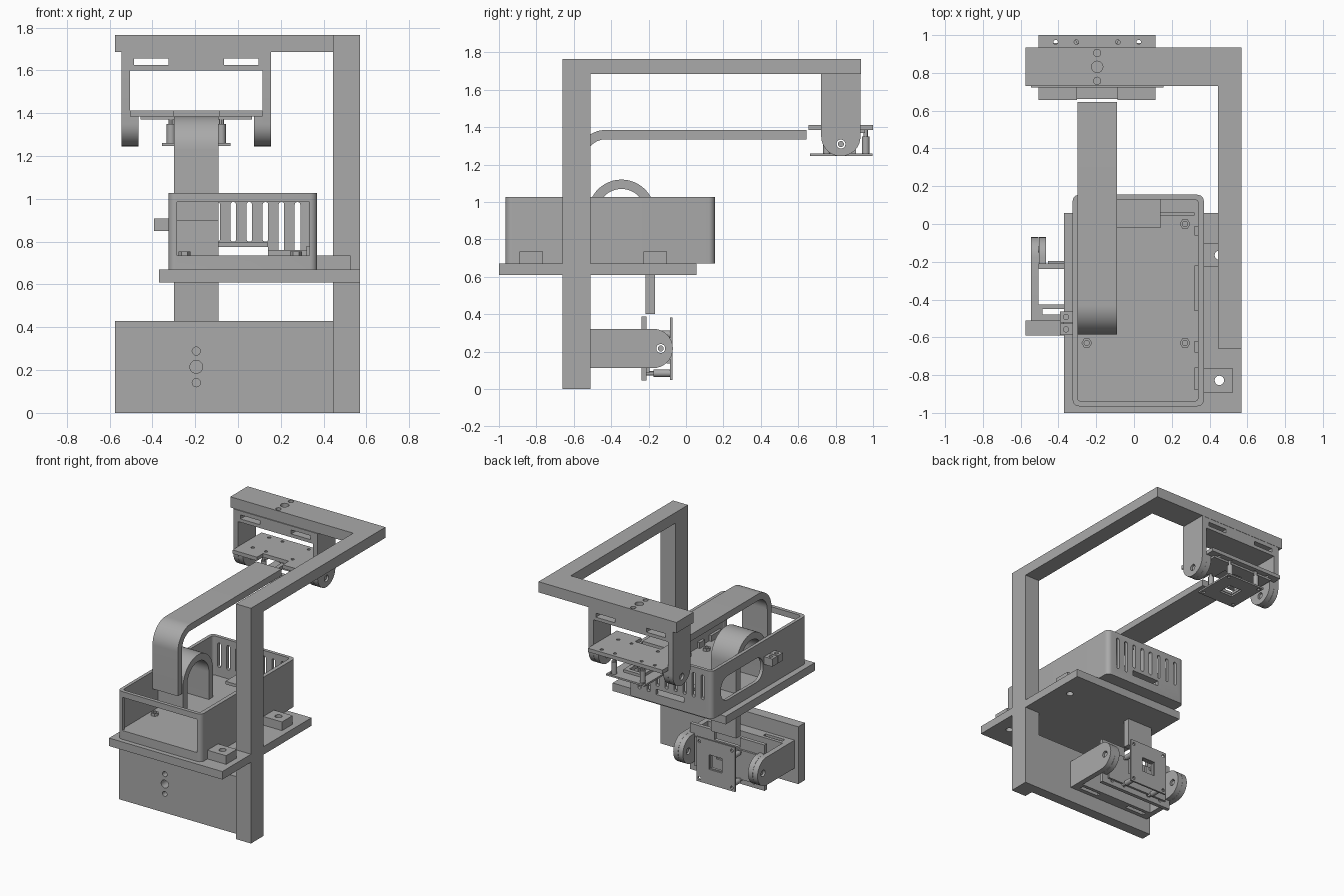
import bpy, bmesh, math
from mathutils import Matrix, Vector

if "Cube" in bpy.data.objects:
    bpy.data.objects.remove(bpy.data.objects["Cube"])

GREY = (0.4, 0.4, 0.4, 1)
mat = bpy.data.materials.new("plain_grey")
mat.use_nodes = True
mat.diffuse_color = GREY
mat.node_tree.nodes["Principled BSDF"].inputs["Base Color"].default_value = GREY


def prism(name, pts, lo, hi, axis="z"):
    """Extrude a 2D outline from lo to hi along an axis."""
    place = {"x": lambda a, b, t: (t, a, b),
             "y": lambda a, b, t: (a, t, b),
             "z": lambda a, b, t: (a, b, t)}[axis]
    bm = bmesh.new()
    face = bm.faces.new([bm.verts.new(place(a, b, lo)) for a, b in pts])
    new = bmesh.ops.extrude_face_region(bm, geom=[face])["geom"]
    shift = Vector(place(0, 0, hi - lo))
    bmesh.ops.translate(bm, vec=shift, verts=[v for v in new if isinstance(v, bmesh.types.BMVert)])
    bmesh.ops.recalc_face_normals(bm, faces=bm.faces)
    mesh = bpy.data.meshes.new(name)
    bm.to_mesh(mesh)
    bm.free()
    mesh.materials.append(mat)
    ob = bpy.data.objects.new(name, mesh)
    bpy.context.collection.objects.link(ob)
    return ob


def box(name, x, y, z):
    return prism(name, [(x[0], y[0]), (x[1], y[0]), (x[1], y[1]), (x[0], y[1])], *z)


def arc(cx, cy, r, a0, a1, n=16):
    angles = [math.radians(a0 + (a1 - a0) * i / n) for i in range(n + 1)]
    return [(cx + r * math.cos(a), cy + r * math.sin(a)) for a in angles]


def cyl(name, a, b, r, lo, hi, axis="z", n=24):
    return prism(name, arc(a, b, r, 0, 360, n)[:-1], lo, hi, axis)


def rounded(x, y, r):
    return (arc(x[1] - r, y[1] - r, r, 0, 90, 6) + arc(x[0] + r, y[1] - r, r, 90, 180, 6)
            + arc(x[0] + r, y[0] + r, r, 180, 270, 6) + arc(x[1] - r, y[0] + r, r, 270, 360, 6))


def cut(ob, cutters):
    """Subtract the cutters, then discard them."""
    for c in cutters:
        c.hide_render = True
        m = ob.modifiers.new("cut", "BOOLEAN")
        m.operation, m.solver, m.object = "DIFFERENCE", "EXACT", c
    bpy.context.view_layer.update()
    done = ob.evaluated_get(bpy.context.evaluated_depsgraph_get())
    mesh = bpy.data.meshes.new_from_object(done)
    ob.modifiers.clear()
    ob.data = mesh
    for c in cutters:
        bpy.data.objects.remove(c)
    return ob


MID = -0.195          # x centre of both camera mounts
RIBBON = (-0.3, -0.09)

# Frame: post, overhead arm, rear mount and lower mount
box("post", (0.445, 0.57), (-0.66, -0.51), (0, 1.765))
box("overhead_arm", (0.445, 0.57), (-0.51, 0.73), (1.685, 1.765))
upper = box("upper_mount_plate", (-0.575, 0.57), (0.73, 0.935), (1.685, 1.765))
cut(upper, [cyl("hole", MID, 0.832 + o, r, 1.66, 1.8)
            for o, r in ((0, 0.03), (0.074, 0.019), (-0.074, 0.019))])
lower = box("lower_mount_plate", (-0.575, 0.445), (-0.59, -0.51), (0, 0.43))
cut(lower, [cyl("hole", MID, 0.215 + o, r, -0.7, -0.48, "y")
            for o, r in ((0, 0.03), (0.074, 0.019), (-0.074, 0.019))])

# Shelf with two bolted tabs
TABS = (-0.828, -0.165)
shelf = box("shelf", (-0.37, 0.57), (-1, 0.057), (0.61, 0.67))
cut(shelf, [cyl("hole", 0.452, y, 0.025, 0.5, 0.8) for y in TABS])
for y in TABS:
    tab = box("case_tab", (0.36, 0.525), (y - 0.063, y + 0.063), (0.67, 0.735))
    cut(tab, [cyl("hole", 0.452, y, 0.025, 0.6, 0.8)])

# Open electronics case: front window, rear vents, rear port, side slot
case = prism("case", rounded((-0.325, 0.37), (-0.965, 0.155), 0.035), 0.67, 1.028)
cutters = [prism("cavity", rounded((-0.3, 0.34), (-0.938, 0.13), 0.02), 0.735, 1.2),
           box("window", (-0.285, 0.335), (-1.1, -0.9), (0.736, 0.985)),
           box("port", (-0.09, 0.14), (0.1, 0.3), (0.736, 0.775)),
           prism("side_slot", rounded((-0.45, 0.05), (0.75, 0.93), 0.08), -0.4, -0.28, "x")]
for i in range(8):
    x = -0.247 + 0.075 * i
    low = 0.8 if x < 0.15 else 0.74
    cutters.append(prism("vent", rounded((x - 0.013, x + 0.013), (low, 0.985), 0.012),
                         0.1, 0.3, "y"))
cut(case, cutters)

# Things inside and on the case
box("port_ledge", (-0.09, 0.14), (-0.02, 0.135), (0.775, 0.797))
box("corner_ledge", (0.14, 0.32), (0.045, 0.06), (0.735, 0.76))
for x, y in ((-0.25, -0.63), (0.27, -0.63), (0.27, 0), (-0.25, 0)):
    cut(cyl("floor_screw", x, y, 0.028, 0.73, 0.755, n=6),
        [cyl("hole", x, y, 0.014, 0.74, 0.8)])
for y0, y1 in ((-0.06, -0.01), (-0.46, -0.22), (-0.68, -0.62), (-0.88, -0.76)):
    box("wall_rib", (0.32, 0.345), (y0, y1), (0.73, 0.78))
for y in (-0.558, -0.492):
    plug = box("side_connector", (-0.393, -0.31), (y - 0.03, y + 0.03), (0.85, 0.908))
    cut(plug, [cyl("hole", -0.36, y, 0.014, 0.88, 1)])
box("side_connector_bridge", (-0.375, -0.31), (-0.54, -0.51), (0.855, 0.895))

# Ribbon cables: the long one to the top, the short one looping down
cy, cz = -0.43, 1.23
prism("upper_ribbon",
      [(cy - 0.155, 0.9)] + arc(cy, cz, 0.155, 180, 90) + [(0.645, cz + 0.155), (0.645, cz + 0.105)]
      + arc(cy, cz, 0.105, 90, 180) + [(cy - 0.105, 0.9)], *RIBBON, "x")
cy, cz = -0.345, 0.942
prism("lower_ribbon",
      [(cy - 0.178, 0.735)] + arc(cy, cz, 0.178, 180, 0, 24) + [(cy + 0.178, 0.4), (cy + 0.128, 0.4)]
      + arc(cy, cz, 0.128, 0, 180, 24) + [(cy - 0.128, 0.735)], *RIBBON, "x")


def camera_mount(prefix, matrix):
    """Build in (x, across, depth) coordinates, then set in place."""
    parts = []

    def add(ob):
        parts.append(ob)
        return ob

    # Yoke: slotted base and two rounded legs with inner ears
    base = add(box(prefix + "_yoke_base", (-0.35, 0.35), (-0.105, 0.105), (0, 0.085)))
    cut(base, [box("slot", (s * 0.21 - 0.08, s * 0.21 + 0.08), (-0.2, 0.2), (0.03, 0.06))
               for s in (-1, 1)])
    for s in (-1, 1):
        for part, d0, x0, x1 in (("_yoke_leg", 0.08, 0.31, 0.35), ("_pivot_ear", 0.3, 0.27, 0.309)):
            leg = [(0.105, d0)] + arc(0, 0.335, 0.105, 0, 180) + [(-0.105, d0)]
            ob = add(prism(prefix + part, leg, *sorted((s * x0, s * x1)), "x"))
            cut(ob, [cyl("hole", 0, 0.375, 0.024, -0.5, 0.5, "x")])
        add(cyl(prefix + "_pivot_pin", 0, 0.375, 0.016, *sorted((s * 0.28, s * 0.34)), "x"))

    # Carrier board with a notch for the ribbon
    board = add(box(prefix + "_carrier_board", (-0.31, 0.31), (-0.172, 0.172), (0.272, 0.3)))
    holes = [cyl("hole", x, w, 0.012, 0.2, 0.4, n=12)
             for x in (-0.22, -0.11, 0.11, 0.22) for w in (-0.06, 0.135)]
    cut(board, holes + [box("notch", (-0.107, 0.107), (-0.3, -0.1), (0.2, 0.4))])
    back = add(box(prefix + "_backing_plate", (-0.26, 0.26), (-0.09, 0.13), (0.3, 0.315)))
    cut(back, [box("notch", (-0.08, 0.08), (-0.2, 0.03), (0.25, 0.4))])

    # Camera plate with a square window, on four posts
    plate = add(box(prefix + "_camera_plate", (-0.16, 0.16), (-0.165, 0.168), (0.425, 0.438)))
    cut(plate, [box("window", (-0.055, 0.055), (-0.055, 0.055), (0.4, 0.5))]
        + [cyl("hole", x, w, 0.012, 0.4, 0.5, n=12) for x in (-0.135, 0.135) for w in (-0.135, 0.142)])
    cut(add(box(prefix + "_lens_frame", (-0.08, 0.08), (-0.08, 0.08), (0.405, 0.425))),
        [box("window", (-0.05, 0.05), (-0.05, 0.05), (0.38, 0.5))])
    for x in (-0.118, 0.118):
        for w in (-0.075, 0.133):
            add(cyl(prefix + "_standoff", x, w, 0.02, 0.335, 0.425, n=16))
            add(cyl(prefix + "_standoff_neck", x, w, 0.012, 0.3, 0.335, n=12))

    for ob in parts:
        ob.data.transform(matrix)
        if matrix.determinant() < 0:
            ob.data.flip_normals()


camera_mount("upper", Matrix(((1, 0, 0, MID), (0, 1, 0, 0.828), (0, 0, -1, 1.685), (0, 0, 0, 1))))
camera_mount("lower", Matrix(((1, 0, 0, MID), (0, 0, 1, -0.51), (0, -1, 0, 0.217), (0, 0, 0, 1))))

# Smooth the curved walls while keeping edges crisp
bpy.ops.object.select_all(action="DESELECT")
for ob in bpy.context.collection.objects:
    if ob.type == "MESH" and ob.data.materials and ob.data.materials[0] == mat:
        ob.select_set(True)
        bpy.context.view_layer.objects.active = ob
bpy.ops.object.shade_smooth_by_angle(angle=math.radians(30))
